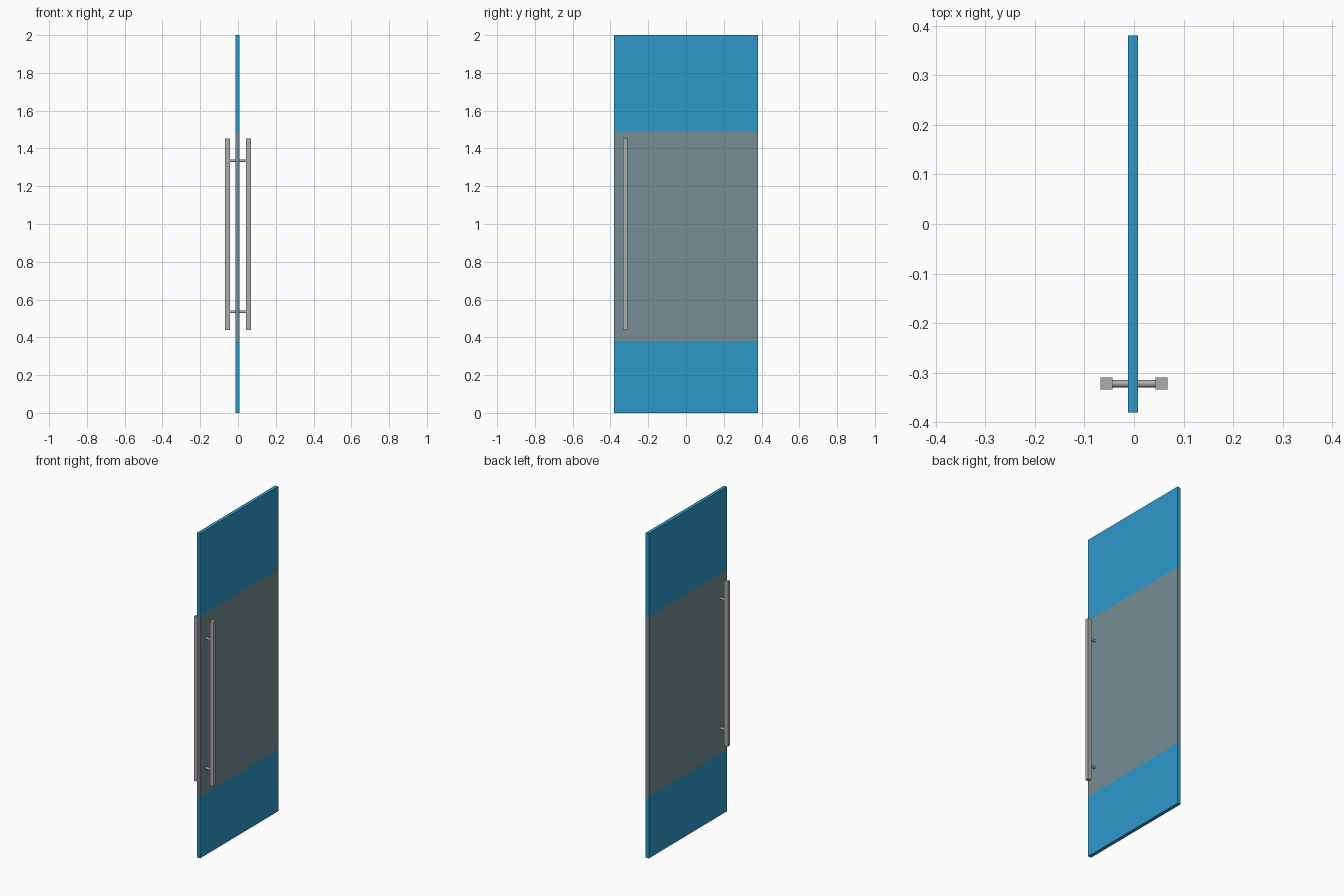
import bpy, bmesh, math
from mathutils import Matrix, Vector

if "Cube" in bpy.data.objects:
    bpy.data.objects.remove(bpy.data.objects["Cube"])


def material(name, rgb):
    m = bpy.data.materials.new(name)
    m.diffuse_color = (*rgb, 1.0)
    m.use_nodes = True
    m.node_tree.nodes["Principled BSDF"].inputs["Base Color"].default_value = m.diffuse_color
    return m


GLASS = material("blue_glass", (0.026, 0.323, 0.597))
FROST = material("frosted_band", (0.181, 0.266, 0.301))
METAL = material("brushed_metal", (0.434, 0.423, 0.410))


def finish(bm, name, mats):
    me = bpy.data.meshes.new(name)
    bmesh.ops.recalc_face_normals(bm, faces=bm.faces)
    bm.to_mesh(me)
    bm.free()
    for m in mats:
        me.materials.append(m)
    ob = bpy.data.objects.new(name, me)
    bpy.context.collection.objects.link(ob)
    return ob


def box_mesh(lo, hi):
    lo, hi = Vector(lo), Vector(hi)
    bm = bmesh.new()
    mat = Matrix.Translation((lo + hi) / 2) @ Matrix.Diagonal((*(hi - lo), 1.0))
    bmesh.ops.create_cube(bm, size=1.0, matrix=mat)
    return bm


# Door leaf, cut at two heights to give the frosted middle band
BAND = (0.38, 1.49)
PANEL_X = (-0.0125, 0.0085)
bm = box_mesh((PANEL_X[0], -0.38, 0), (PANEL_X[1], 0.38, 2))
for z in BAND:
    bmesh.ops.bisect_plane(bm, geom=bm.verts[:] + bm.edges[:] + bm.faces[:],
                           plane_co=(0, 0, z), plane_no=(0, 0, 1))
for f in bm.faces:
    f.material_index = int(BAND[0] < f.calc_center_median().z < BAND[1])
finish(bm, "door_panel", [GLASS, FROST])

# Square pull bar and two round standoffs on each side of the door
HANDLE_Y = -0.322
for side, sx, face in (("left", -1, PANEL_X[0]), ("right", 1, PANEL_X[1])):
    x0, x1 = sorted((sx * 0.043, sx * 0.0675))
    finish(box_mesh((x0, HANDLE_Y - 0.012, 0.44), (x1, HANDLE_Y + 0.012, 1.453)),
           f"pull_bar_{side}", [METAL])
    for level, z in (("lower", 0.535), ("upper", 1.335)):
        end = sx * 0.044
        bm = bmesh.new()
        bmesh.ops.create_cone(
            bm, cap_ends=True, segments=24, radius1=0.0073, radius2=0.0073,
            depth=abs(end - face),
            matrix=Matrix.Translation(((end + face) / 2, HANDLE_Y, z))
            @ Matrix.Rotation(math.pi / 2, 4, 'Y'))
        for f in bm.faces:
            f.smooth = len(f.verts) == 4
        finish(bm, f"standoff_{side}_{level}", [METAL])
